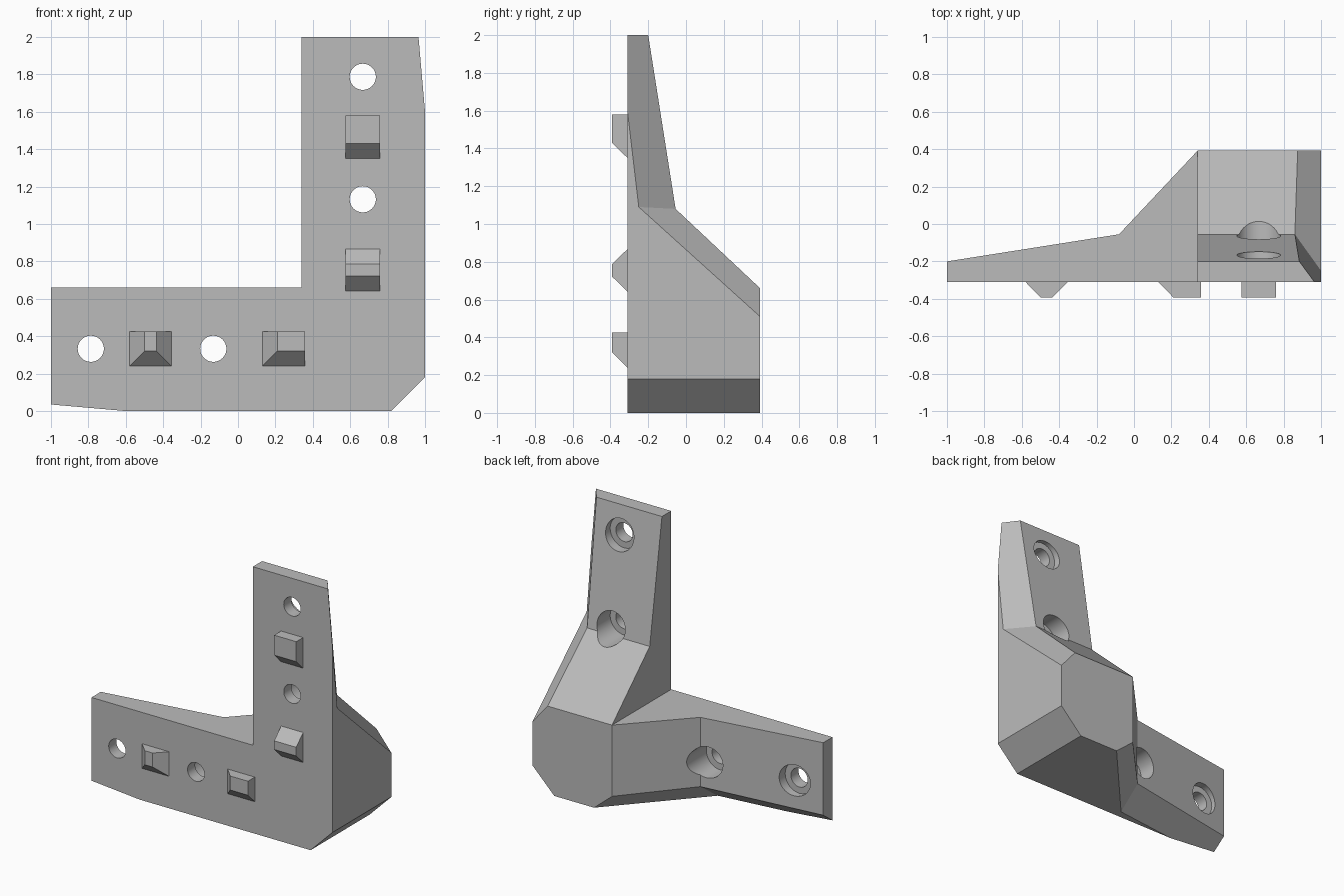
import bpy, bmesh, math
from mathutils import Vector

cube = bpy.data.objects.get("Cube")
if cube:
    bpy.data.objects.remove(cube, do_unlink=True)

GREY = (0.5, 0.5, 0.5, 1.0)
grey = bpy.data.materials.new("plain grey")
grey.use_nodes = True
grey.diffuse_color = GREY
grey.node_tree.nodes["Principled BSDF"].inputs["Base Color"].default_value = GREY

FRONT, BACK, TIP = -0.31, 0.392, -0.392


def make_object(name, bm):
    bmesh.ops.recalc_face_normals(bm, faces=bm.faces[:])
    mesh = bpy.data.meshes.new(name)
    bm.to_mesh(mesh)
    bm.free()
    mesh.materials.append(grey)
    obj = bpy.data.objects.new(name, mesh)
    bpy.context.collection.objects.link(obj)
    return obj


# Half of the bracket, as (distance from outer side, depth, distance along arm)
points = {
    "a": (0.66, FRONT, 0.66), "b": (0.66, FRONT, 2), "c": (0.66, -0.2, 2),
    "d": (0.66, -0.055, 1.08), "e": (0.66, BACK, 0.66),
    "f": (0.125, BACK, 0.66), "g": (0.14, -0.055, 1.08), "h": (0.116, -0.2, 2),
    "i": (0.035, FRONT, 2), "j": (0, FRONT, 1.6), "k": (0, -0.25, 1.09),
    "l": (0, BACK, 0.51), "m": (0, FRONT, 0.18), "n": (0, BACK, 0.18),
    "o": (0.09, FRONT, 0.09), "p": (0.09, BACK, 0.09),
}
# end, inner side, front, back, slope, arm back, two chamfers, outer side, corner
faces = "bchi abcde abijmo eflnp edgf dchg fgkl ghijk jklnm mnpo".split()

# Both halves mirrored across the corner diagonal, then welded
bm = bmesh.new()
for mirrored in (False, True):
    verts = {}
    for key, (u, y, v) in points.items():
        if mirrored:
            u, v = v, u
        verts[key] = bm.verts.new((1 - u, y, v))
    for face in faces:
        bm.faces.new([verts[key] for key in face])
bmesh.ops.remove_doubles(bm, verts=bm.verts[:], dist=0.0005)
bmesh.ops.recalc_face_normals(bm, faces=bm.faces[:])
bmesh.ops.dissolve_limit(bm, angle_limit=math.radians(0.5),
                         verts=bm.verts[:], edges=bm.edges[:])
bracket = make_object("corner_bracket", bm)


# Screw holes with wider bores sunk from the back
def drill(x, z, radius, y0, y1):
    bpy.ops.mesh.primitive_cylinder_add(
        vertices=48, radius=radius, depth=y1 - y0,
        location=(x, (y0 + y1) / 2, z), rotation=(math.pi / 2, 0, 0))
    cutter = bpy.context.object
    cutter.hide_render = True
    cutter.data.materials.append(grey)
    mod = bracket.modifiers.new("hole", "BOOLEAN")
    mod.operation = "DIFFERENCE"
    mod.solver = "EXACT"
    mod.object = cutter
    bpy.context.view_layer.objects.active = bracket
    bpy.ops.object.modifier_apply(modifier=mod.name)
    bpy.data.objects.remove(cutter, do_unlink=True)


for along in (1.132, 1.787):
    for x, z in ((1 - 0.333, along), (1 - along, 0.333)):
        drill(x, z, 0.07, -0.5, 0.5)
        drill(x, z, 0.117, -0.22, 0.6)

bpy.ops.object.select_all(action="DESELECT")
bracket.select_set(True)
bpy.context.view_layer.objects.active = bracket
bpy.ops.object.shade_smooth_by_angle(angle=math.radians(20))


# Locating pegs: base rectangle tapering to a smaller front rectangle
def peg(name, base, tip):
    bm = bmesh.new()
    for y, (x0, x1, z0, z1) in ((FRONT, base), (TIP, tip)):
        for x in (x0, x1):
            for z in (z0, z1):
                bm.verts.new(Vector((x, y, z)))
    bmesh.ops.convex_hull(bm, input=bm.verts[:])
    bmesh.ops.dissolve_limit(bm, angle_limit=math.radians(1),
                             verts=bm.verts[:], edges=bm.edges[:])
    make_object(name, bm)


peg("outer_horizontal_peg", (-0.58, -0.355, 0.24, 0.425), (-0.5, -0.435, 0.32, 0.425))
peg("inner_horizontal_peg", (0.13, 0.357, 0.24, 0.425), (0.21, 0.357, 0.32, 0.425))
peg("upper_vertical_peg", (0.575, 0.758, 1.35, 1.58), (0.575, 0.758, 1.43, 1.58))
peg("lower_vertical_peg", (0.575, 0.758, 0.642, 0.867), (0.575, 0.758, 0.722, 0.787))
